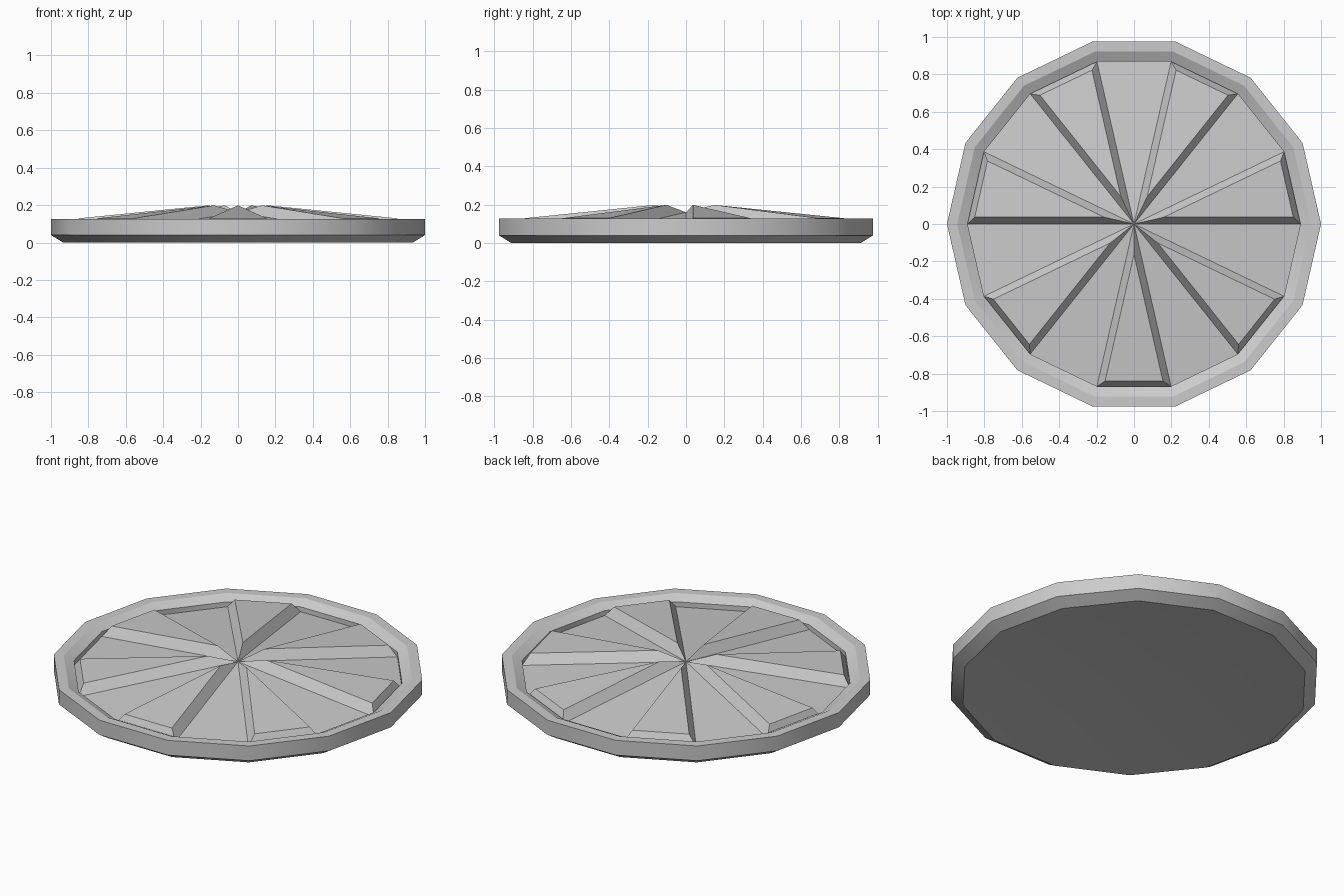
import bpy, bmesh
from math import cos, sin, tau, radians

if "Cube" in bpy.data.objects:
    bpy.data.objects.remove(bpy.data.objects["Cube"])

SIDES = 14
# Disc profile (radius, z): underside, chamfer, wall, flat rim, gentle inner slope, drop to floor
PROFILE = [(0.935, 0.0), (1.0, 0.04), (1.0, 0.127), (0.945, 0.127),
           (0.89, 0.1), (0.89, 0.071)]

bm = bmesh.new()
rings = [[bm.verts.new((r * cos(tau * i / SIDES), r * sin(tau * i / SIDES), z))
          for i in range(SIDES)] for r, z in PROFILE]

# Bands between the profile rings
for low, high in zip(rings, rings[1:]):
    for i in range(SIDES):
        j = (i + 1) % SIDES
        bm.faces.new((low[i], low[j], high[j], high[i]))


def fan(ring, z, flip=False):
    """Shallow cone of wedges closing a ring."""
    hub = bm.verts.new((0, 0, z))
    faces = []
    for i in range(SIDES):
        pair = (ring[i], ring[(i + 1) % SIDES])
        faces.append(bm.faces.new((hub, *(pair[::-1] if flip else pair))))
    return faces


# Slightly dished underside, and the wedges on top
fan(rings[0], 0.07, flip=True)
wedges = fan(rings[-1], 0.16)
bm.normal_update()

# Every other wedge is raised with sloped sides
bmesh.ops.inset_individual(bm, faces=wedges[::2], thickness=0.035, depth=0.055,
                           use_even_offset=True)
bm.normal_update()

mesh = bpy.data.meshes.new("segmented_disc")
bm.to_mesh(mesh)
bm.free()
disc = bpy.data.objects.new("segmented_disc", mesh)
bpy.context.collection.objects.link(disc)

bpy.context.view_layer.objects.active = disc
disc.select_set(True)
bpy.ops.object.shade_smooth_by_angle(angle=radians(25.8))
